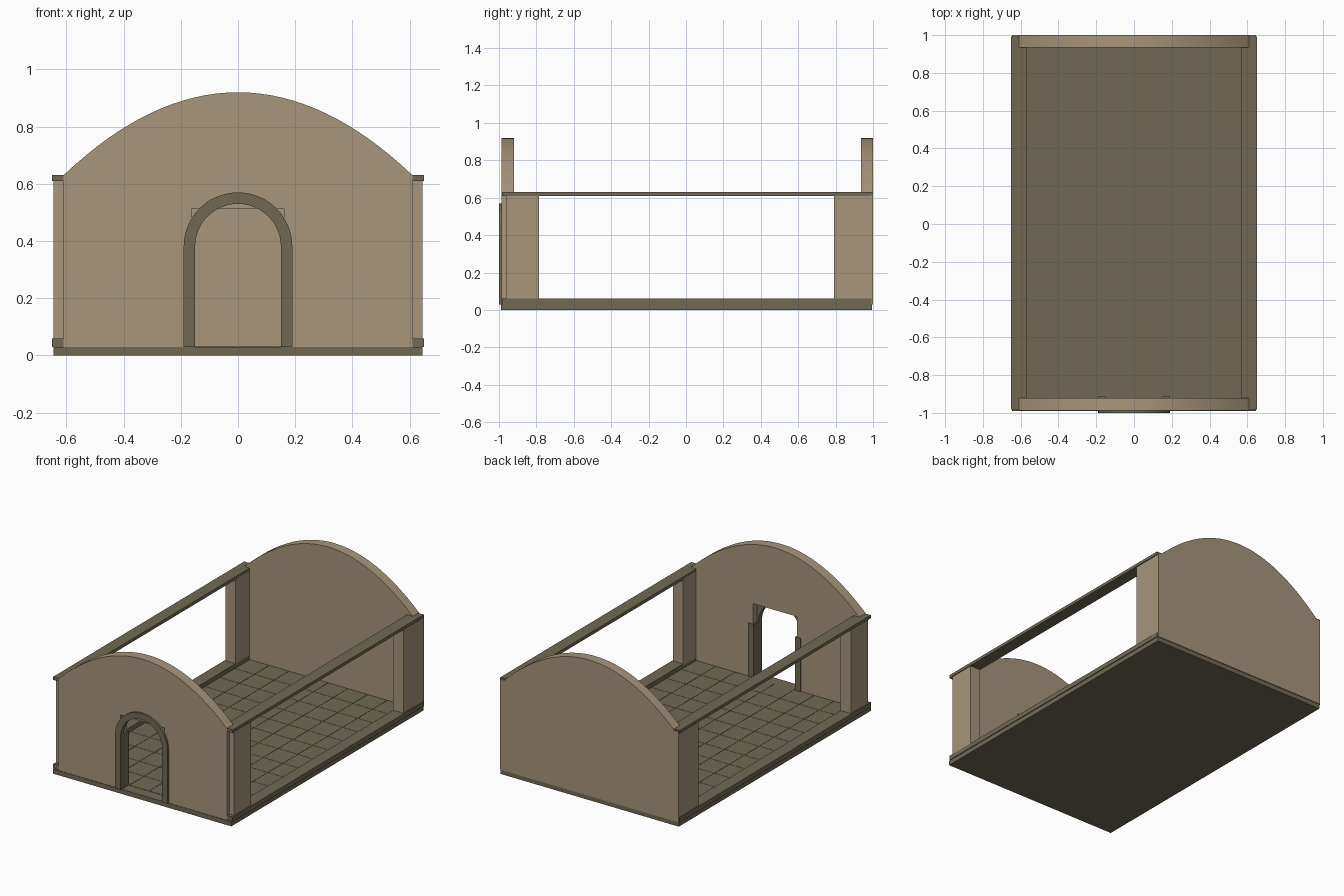
import bpy, bmesh, math

if "Cube" in bpy.data.objects:
    bpy.data.objects.remove(bpy.data.objects["Cube"])


def material(name, rgb):
    m = bpy.data.materials.new(name)
    m.diffuse_color = (*rgb, 1)
    m.use_nodes = True
    m.node_tree.nodes["Principled BSDF"].inputs["Base Color"].default_value = m.diffuse_color
    return m


PLASTER = material("tan plaster", (0.385, 0.303, 0.203))
STONE = material("dark stone", (0.166, 0.141, 0.093))


def finish(bm, name, mat):
    bmesh.ops.recalc_face_normals(bm, faces=bm.faces[:])
    mesh = bpy.data.meshes.new(name)
    bm.to_mesh(mesh)
    bm.free()
    mesh.materials.append(mat)
    ob = bpy.data.objects.new(name, mesh)
    bpy.context.collection.objects.link(ob)
    return ob


def add_box(bm, x0, x1, y0, y1, z0, z1):
    vs = bmesh.ops.create_cube(bm, size=1)["verts"]
    for v in vs:
        v.co.x = x0 if v.co.x < 0 else x1
        v.co.y = y0 if v.co.y < 0 else y1
        v.co.z = z0 if v.co.z < 0 else z1


def box(name, mat, *size):
    bm = bmesh.new()
    add_box(bm, *size)
    return finish(bm, name, mat)


def prism(name, mat, outline, y0, y1):
    """Extrude an (x, z) outline from y0 to y1."""
    bm = bmesh.new()
    face = bm.faces.new([bm.verts.new((x, y0, z)) for x, z in outline])
    out = bmesh.ops.extrude_face_region(bm, geom=[face])["geom"]
    for v in out:
        if isinstance(v, bmesh.types.BMVert):
            v.co.y = y1
    ob = finish(bm, name, mat)
    bpy.context.view_layer.objects.active = ob
    ob.select_set(True)
    bpy.ops.object.shade_smooth_by_angle(angle=math.radians(30))
    ob.select_set(False)
    return ob


def gable_top(half=0.61, spring=0.63, crown=0.92, n=32):
    """Parabolic vault line, from right to left."""
    xs = [half * (1 - 2 * i / n) for i in range(n + 1)]
    return [(x, crown - (crown - spring) * (x / half) ** 2) for x in xs]


# Base slab and floor tiles
box("base", STONE, -0.645, 0.645, -0.99, 0.995, 0, 0.03)
bm = bmesh.new()
COLS, ROWS, GAP = 8, 12, 0.001
for i in range(COLS):
    for j in range(ROWS):
        x, y = -0.57 + 1.14 * i / COLS, -0.92 + 1.855 * j / ROWS
        add_box(bm, x + GAP, x + 1.14 / COLS - GAP,
                y + GAP, y + 1.855 / ROWS - GAP, 0.029, 0.032)
finish(bm, "floor_tiles", STONE)

# Front end wall: one outline that wraps round the rectangular doorway
D, DOOR_TOP = 0.16, 0.513
front = [(-0.61, 0.03), (-D, 0.03), (-D, DOOR_TOP), (D, DOOR_TOP), (D, 0.03), (0.61, 0.03)]
prism("front_wall", PLASTER, front + gable_top(), -0.987, -0.92)

# Back end wall, with shoulders out to the corners
back = [(-0.645, 0.03), (0.645, 0.03), (0.645, 0.622), (0.61, 0.622)]
prism("back_wall", PLASTER, back + gable_top() + [(-0.61, 0.622), (-0.645, 0.622)], 0.935, 1.0)

# Corner piers and long rails on both sides
for side, s in (("left", -1), ("right", 1)):
    def side_box(name, mat, a, b, *rest):
        x0, x1 = sorted((s * a, s * b))
        box(side + "_" + name, mat, x0, x1, *rest)
    side_box("front_pier", PLASTER, 0.57, 0.645, -0.96, -0.785, 0.05, 0.615)
    side_box("back_pier", PLASTER, 0.57, 0.6445, 0.79, 0.99, 0.05, 0.615)
    side_box("sill_rail", STONE, 0.57, 0.65, -0.983, 0.993, 0.03, 0.06)
    side_box("top_rail", STONE, 0.57, 0.65, -0.983, 0.993, 0.61, 0.63)
    # Door jamb running through the wall
    side_box("door_jamb", STONE, 0.15, 0.19, -1.0, -0.913, 0.03, 0.38)

# Door arch over the jambs
N = 24
angles = [math.pi * i / N for i in range(N + 1)]
outer = [(0.19 * math.cos(a), 0.38 + 0.19 * math.sin(a)) for a in angles]
inner = [(0.15 * math.cos(a), 0.38 + 0.15 * math.sin(a)) for a in reversed(angles)]
prism("door_arch", STONE, outer + inner, -1.0, -0.965)
